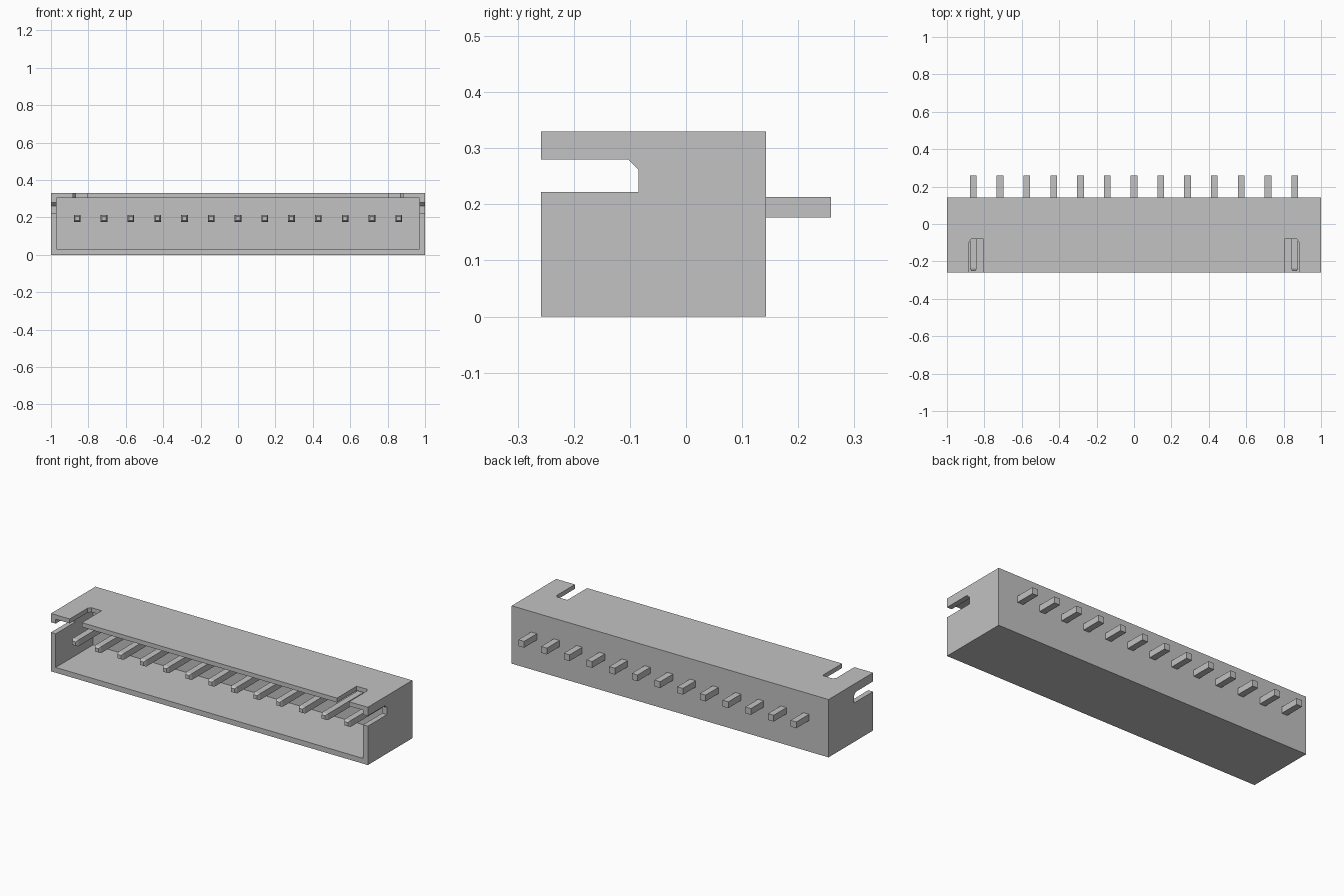
import bpy, bmesh
from mathutils import Vector

if "Cube" in bpy.data.objects:
    bpy.data.objects.remove(bpy.data.objects["Cube"], do_unlink=True)

grey = bpy.data.materials.new("light_grey")
colour = (0.54, 0.54, 0.54, 1)
grey.diffuse_color = colour
grey.use_nodes = True
grey.node_tree.nodes["Principled BSDF"].inputs["Base Color"].default_value = colour


def make_object(name, bm):
    bmesh.ops.recalc_face_normals(bm, faces=bm.faces)
    mesh = bpy.data.meshes.new(name)
    bm.to_mesh(mesh)
    bm.free()
    mesh.materials.append(grey)
    obj = bpy.data.objects.new(name, mesh)
    bpy.context.collection.objects.link(obj)
    return obj


def prism(name, profile, offset):
    """Extrude a closed 3D profile along an offset."""
    bm = bmesh.new()
    face = bm.faces.new([bm.verts.new(p) for p in profile])
    ext = bmesh.ops.extrude_face_region(bm, geom=[face])
    verts = [v for v in ext["geom"] if isinstance(v, bmesh.types.BMVert)]
    bmesh.ops.translate(bm, verts=verts, vec=Vector(offset))
    return make_object(name, bm)


def box(name, x0, x1, y0, y1, z0, z1):
    return prism(name, [(x0, y0, z0), (x1, y0, z0), (x1, y1, z0), (x0, y1, z0)],
                 (0, 0, z1 - z0))


FRONT, BACK, TOP = -0.258, 0.143, 0.33

# Shell with an open front
shell = box("housing", -1, 1, FRONT, BACK, 0, TOP)
cutters = [box("cavity_cutter", -0.97, 0.97, -0.4, 0.08, 0.03, 0.305)]

for s in (-1, 1):
    # Side slot with one chamfered inner corner
    side = [(-0.4, 0.222), (-0.085, 0.222), (-0.085, 0.262), (-0.103, 0.28), (-0.4, 0.28)]
    cutters.append(prism("side_slot_cutter", [(s * 0.9, y, z) for y, z in side],
                         (s * 0.2, 0, 0)))
    # Top slot with a chamfered outer corner
    top = [(0.805, -0.4), (0.882, -0.4), (0.882, -0.097), (0.87, -0.08), (0.805, -0.08)]
    cutters.append(prism("top_slot_cutter", [(s * x, y, 0.29) for x, y in top],
                         (0, 0, 0.1)))

# Cut the openings and bake the result
for cutter in cutters:
    cutter.hide_render = True
    mod = shell.modifiers.new(cutter.name, 'BOOLEAN')
    mod.operation = 'DIFFERENCE'
    mod.solver = 'EXACT'
    mod.object = cutter
bpy.context.view_layer.update()
baked = bpy.data.meshes.new_from_object(
    shell.evaluated_get(bpy.context.evaluated_depsgraph_get()))
shell.modifiers.clear()
shell.data = baked
for cutter in cutters:
    bpy.data.objects.remove(cutter, do_unlink=True)


# Square contact pins with tapered front tips
def pin(name, x, z=0.195, r=0.018, tip=0.011):
    bm = bmesh.new()
    rings = []
    for y, h in ((-0.252, tip), (-0.238, r), (0.258, r)):
        rings.append([bm.verts.new((x + a * h, y, z + b * h))
                      for a, b in ((-1, -1), (1, -1), (1, 1), (-1, 1))])
    for lo, hi in zip(rings, rings[1:]):
        for i in range(4):
            j = (i + 1) % 4
            bm.faces.new((lo[i], lo[j], hi[j], hi[i]))
    bm.faces.new(rings[0])
    bm.faces.new(rings[-1])
    return make_object(name, bm)


PIN_COUNT, PITCH = 13, 0.1432
for i in range(PIN_COUNT):
    pin(f"contact_pin_{i + 1}", (i - (PIN_COUNT - 1) / 2) * PITCH)
